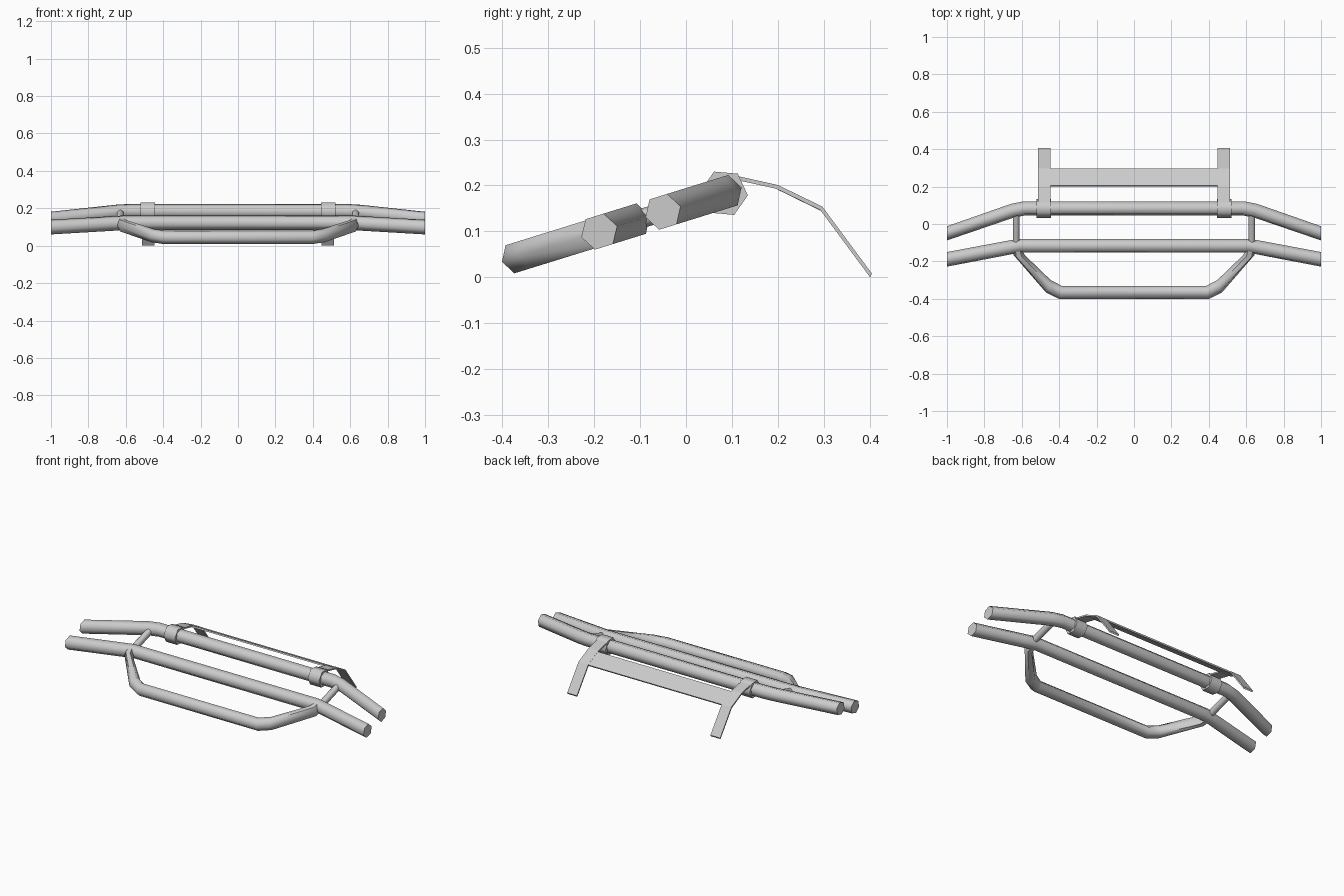
import bpy, bmesh, math
from mathutils import Vector

if "Cube" in bpy.data.objects:
    bpy.data.objects.remove(bpy.data.objects["Cube"], do_unlink=True)

steel = bpy.data.materials.new("light grey steel")
steel.use_nodes = True
GREY = (0.6, 0.6, 0.6, 1)
steel.diffuse_color = GREY
steel.node_tree.nodes["Principled BSDF"].inputs["Base Color"].default_value = GREY

SLOPE = 0.31
NORMAL = Vector((0, -SLOPE, 1)).normalized()


def on_plane(x, y):
    """Point on the tilted plane that holds all the tubes."""
    return Vector((x, y, 0.158 + SLOPE * y))


def finish(name, bm, smooth=True):
    bmesh.ops.recalc_face_normals(bm, faces=bm.faces)
    mesh = bpy.data.meshes.new(name)
    bm.to_mesh(mesh)
    bm.free()
    obj = bpy.data.objects.new(name, mesh)
    bpy.context.collection.objects.link(obj)
    mesh.materials.append(steel)
    if smooth:
        bpy.ops.object.select_all(action="DESELECT")
        obj.select_set(True)
        bpy.context.view_layer.objects.active = obj
        bpy.ops.object.shade_smooth_by_angle(angle=math.radians(65))
    return obj


def skin(name, rings, smooth=True):
    """Closed skin through a list of equal rings of points."""
    bm = bmesh.new()
    loops = [[bm.verts.new(p) for p in ring] for ring in rings]
    count = len(loops[0])
    for a, b in zip(loops, loops[1:]):
        for i in range(count):
            j = (i + 1) % count
            bm.faces.new((a[i], a[j], b[j], b[i]))
    bm.faces.new(loops[0])
    bm.faces.new(loops[-1])
    return finish(name, bm, smooth)


def tube(name, sections, radius, phase=0.0):
    """Six-sided tube; each section gives its two edge points seen from above."""
    rings = []
    for xa, ya, xb, yb in sections:
        a, b = on_plane(xa, ya), on_plane(xb, yb)
        angles = [phase + math.tau * i / 6 for i in range(6)]
        rings.append([(a + b) / 2 + (a - b) / 2 * math.cos(t)
                      + NORMAL * radius * math.sin(t) for t in angles])
    return skin(name, rings)


def mirrored(half):
    return half + [(-xa, ya, -xb, yb) for xa, ya, xb, yb in reversed(half)]


# Long tubes and the front hoop
tube("upper_bar", mirrored([(1, -0.012, 1, -0.088), (0.66, 0.107, 0.64, 0.035),
                            (0.59, 0.121, 0.58, 0.046)]), 0.040)
tube("middle_bar", mirrored([(1, -0.15, 1, -0.228), (0.69, -0.092, 0.68, -0.167),
                             (0.62, -0.079, 0.61, -0.153)]), 0.040)
tube("front_hoop", mirrored([(0.645, -0.12, 0.605, -0.12), (0.645, -0.165, 0.585, -0.165),
                             (0.47, -0.367, 0.445, -0.30),
                             (0.40, -0.401, 0.385, -0.331)]), 0.037)


def strap_profile(points, thickness):
    """Bent sheet outline, thickened downward."""
    lower = [(y - thickness * 0.5, z - thickness) for y, z in reversed(points)]
    return points + lower


STRAP = [(0.105, 0.222), (0.2, 0.201), (0.297, 0.154), (0.405, 0.008)]

for side, label in ((1, "left"), (-1, "right")):
    # Short link between the two long bars
    tube(label + "_link", [(side * 0.65, y, side * 0.61, y) for y in (-0.115, 0.083)],
         0.021, math.pi / 6)

    # Hexagonal clamp around the upper bar
    hexagon = [(0.083 + 0.052 * math.cos(math.radians(a)),
                0.183 + 0.052 * math.sin(math.radians(a))) for a in range(-5, 355, 60)]
    skin(label + "_clamp", [[(side * x, y, z) for y, z in hexagon] for x in (0.445, 0.52)])

    # Bent mounting strap running back and down, one slab per bend
    bm = bmesh.new()
    outline = strap_profile(STRAP, 0.008)
    n = len(outline)
    inner, outer = [[bm.verts.new((side * x, y, z)) for y, z in outline]
                    for x in (0.447, 0.512)]
    for i in range(n):
        j = (i + 1) % n
        bm.faces.new((inner[i], inner[j], outer[j], outer[i]))
    for loop in (inner, outer):
        for i in range(len(STRAP) - 1):
            bm.faces.new((loop[i], loop[i + 1], loop[n - 2 - i], loop[n - 1 - i]))
    finish(label + "_mounting_strap", bm, smooth=False)

# Flat plate joining the straps
plate = strap_profile([(0.205, 0.198), (0.297, 0.153)], 0.008)
skin("cross_plate", [[(x, y, z) for y, z in plate] for x in (-0.45, 0.45)], smooth=False)
